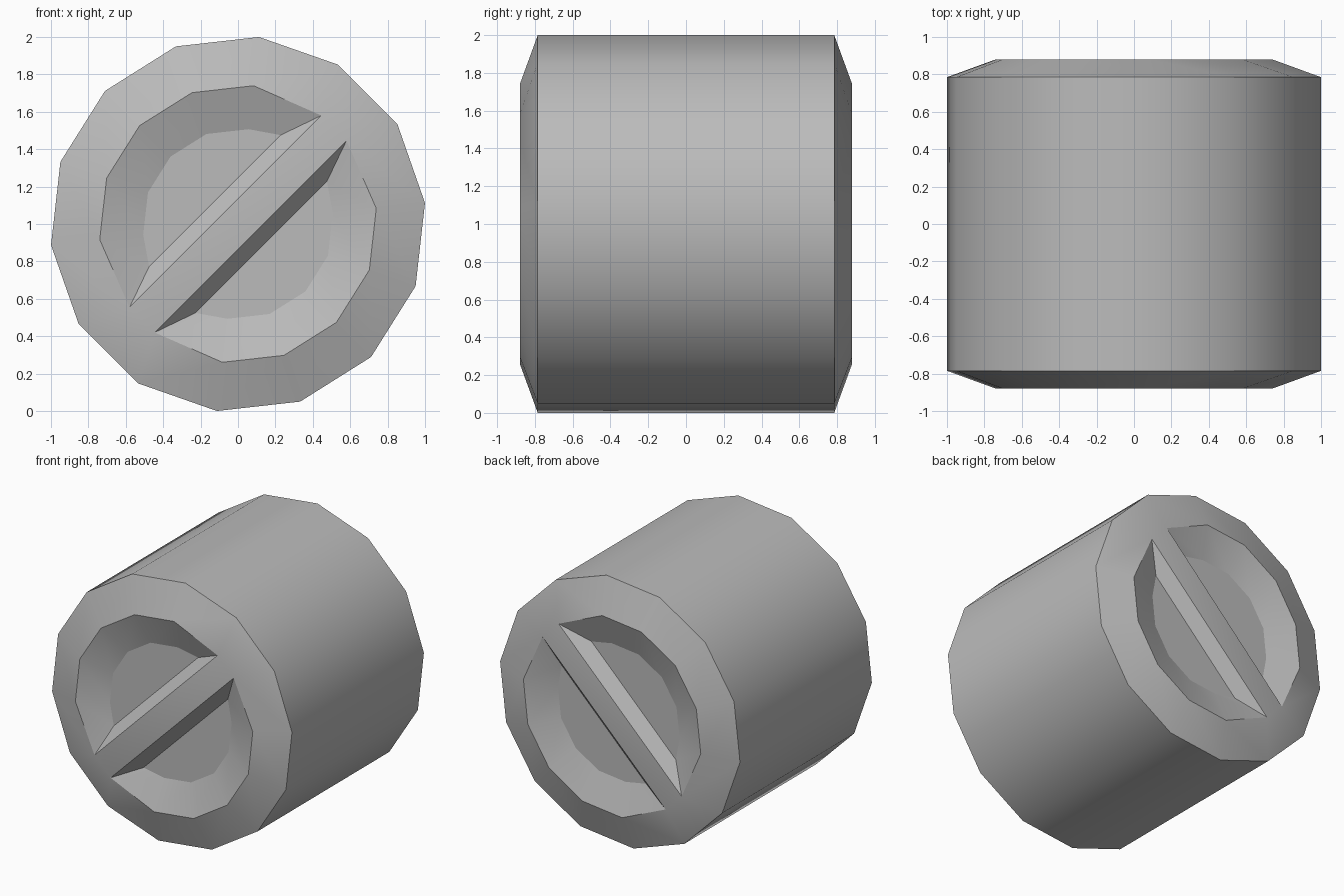
import bpy
import bmesh
from math import sin, cos, tau, radians
from mathutils import Matrix

cube = bpy.data.objects.get("Cube")
if cube:
    bpy.data.objects.remove(cube)

SIDES = 14
HALF = SIDES // 2
STEP = tau / SIDES
TILT = Matrix.Rotation(radians(-45), 4, 'Y')


def ring(bm, radius, y, bar=None):
    """Polygon around the y axis; 'bar' pulls the four bar corners to that half width."""
    verts = []
    for k in range(SIDES):
        a = (k + 0.5) * STEP
        x, z = radius * cos(a), radius * sin(a)
        if bar and k % HALF in (0, HALF - 1):
            z = bar if z > 0 else -bar
        verts.append(bm.verts.new((x, y, z)))
    return verts


def bridge(bm, a, b, skip=()):
    for k in range(SIDES):
        if k not in skip:
            n = (k + 1) % SIDES
            bm.faces.new((a[k], a[n], b[n], b[k]))


bm = bmesh.new()
shoulders = []
floors = []
for side in (-1, 1):
    # Bevelled rim and dished recess
    shoulder = ring(bm, 1.006, side * 0.785)
    rim = ring(bm, 0.744, side * 0.88, bar=0.095)
    floor = ring(bm, 0.51, side * 0.80, bar=0.175)
    shoulders.append(shoulder)
    bridge(bm, shoulder, rim)
    bridge(bm, rim, floor, skip=(HALF - 1, SIDES - 1))
    # Grip bar across the recess, with sloped flanks and two floor halves
    bm.faces.new((rim[0], rim[HALF - 1], rim[HALF], rim[-1]))
    for s in (0, HALF):
        e = s + HALF - 1
        bm.faces.new((rim[s], rim[e], floor[e], floor[s]))
        floors.append(bm.faces.new(floor[s:e + 1]))

# Barrel between the two ends
bridge(bm, shoulders[0], shoulders[1])

bmesh.ops.recalc_face_normals(bm, faces=bm.faces[:])
for f in bm.faces:
    f.smooth = True
for e in bm.edges:
    e.smooth = e.calc_face_angle(0) < radians(30)
for f in floors:
    for e in f.edges:
        e.smooth = False
bm.transform(Matrix.Translation((0, 0, 1)) @ TILT)

mesh = bpy.data.meshes.new("knob_barrel")
bm.to_mesh(mesh)
bm.free()
knob = bpy.data.objects.new("knob_barrel", mesh)
bpy.context.collection.objects.link(knob)

# Keep the large flats even
weighted = knob.modifiers.new("even_flats", 'WEIGHTED_NORMAL')
weighted.keep_sharp = True

grey = bpy.data.materials.new("plain_grey")
grey.use_nodes = True
colour = (0.5, 0.5, 0.5, 1)
grey.diffuse_color = colour
grey.node_tree.nodes["Principled BSDF"].inputs["Base Color"].default_value = colour
mesh.materials.append(grey)
